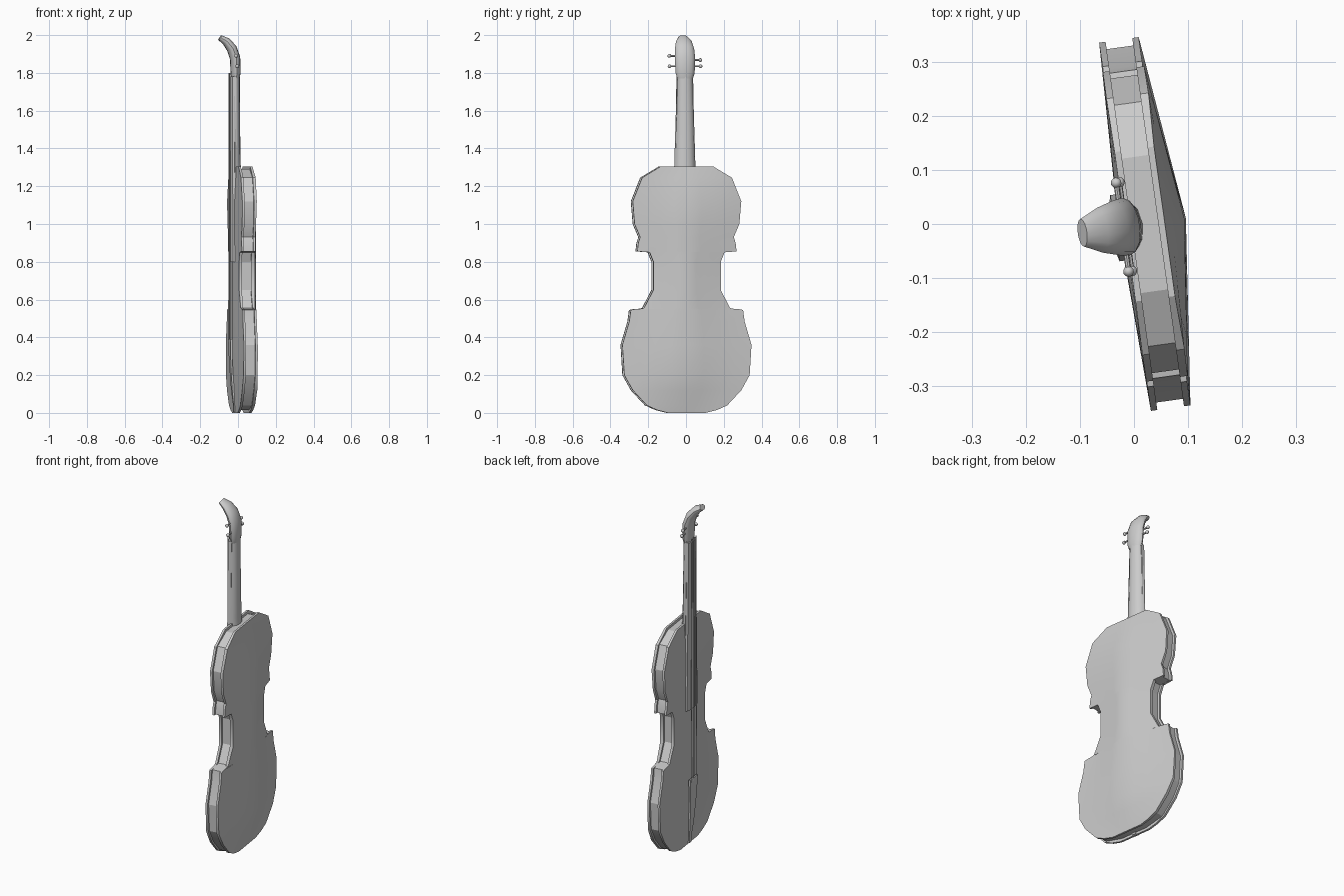
import bpy, bmesh, math
from mathutils import Matrix, Vector

cube = bpy.data.objects.get("Cube")
if cube:
    bpy.data.objects.remove(cube, do_unlink=True)

# Single plain material
GREY = (0.6, 0.6, 0.6, 1.0)
mat = bpy.data.materials.new("plain_grey")
mat.use_nodes = True
mat.diffuse_color = GREY
mat.node_tree.nodes["Principled BSDF"].inputs["Base Color"].default_value = GREY

# The instrument is turned slightly about its height; local x = depth (back is +), y = width
PLACE = Matrix.Translation((0.02, 0, 0)) @ Matrix.Rotation(math.radians(8), 4, "Z")


def finish(bm, name, angle=35):
    bmesh.ops.recalc_face_normals(bm, faces=bm.faces)
    bm.transform(PLACE)
    mesh = bpy.data.meshes.new(name)
    bm.to_mesh(mesh)
    bm.free()
    mesh.materials.append(mat)
    obj = bpy.data.objects.new(name, mesh)
    bpy.context.collection.objects.link(obj)
    bpy.ops.object.select_all(action="DESELECT")
    obj.select_set(True)
    bpy.context.view_layer.objects.active = obj
    bpy.ops.object.shade_smooth_by_angle(angle=math.radians(angle))
    return obj


def loft(name, rings, angle=35):
    """Skin a list of equal-length point rings and cap both ends."""
    bm = bmesh.new()
    loops = [[bm.verts.new(p) for p in ring] for ring in rings]
    for a, b in zip(loops, loops[1:]):
        for i in range(len(a)):
            j = (i + 1) % len(a)
            bm.faces.new((a[i], a[j], b[j], b[i]))
    bm.faces.new(loops[0])
    bm.faces.new(loops[-1])
    return finish(bm, name, angle)


def box_ring(x0, x1, w, z):
    return [(x0, -w, z), (x0, w, z), (x1, w, z), (x1, -w, z)]


# Half outline of the body: (half width, height)
OUTLINE = [(0.10, 0.0), (0.16, 0.015), (0.215, 0.04), (0.29, 0.12), (0.335, 0.20),
           (0.345, 0.36), (0.308, 0.485), (0.30, 0.545), (0.275, 0.55), (0.25, 0.551),
           (0.23, 0.555), (0.18, 0.65), (0.18, 0.80), (0.20, 0.85), (0.265, 0.855),
           (0.26, 0.90), (0.25, 0.93), (0.28, 1.00), (0.29, 1.12), (0.24, 1.245),
           (0.14, 1.305)]
EDGE = 0.037
LIP = 0.012
SAMPLES = [i / 4 for i in range(-4, 5)]


def arch(y, z):
    """Bulge of a plate, fading to the rim and to both ends."""
    reach = 0.2 + 0.28 * abs(z - 0.72)
    fade = max(0, min(1, z / 0.2, (1.305 - z) / 0.2))
    return fade * max(0, 1 - abs(y) / reach)


def plate(name, side, height):
    rings = []
    for w, z in OUTLINE:
        outer = [(side * (EDGE + height * arch(s * w, z)), s * w, z) for s in SAMPLES]
        inner = [(side * (EDGE - LIP), s * w, z) for s in reversed(SAMPLES)]
        rings.append(outer + inner)
    loft(name, rings, 30)


# Body: two arched plates overhanging the ribs
plate("back_plate", 1, 0.04)
plate("front_plate", -1, 0.012)
loft("ribs", [box_ring(-EDGE + 0.008, EDGE - 0.008, w - 0.014, min(max(z, 0.014), 1.29))
              for w, z in OUTLINE if z != 0.015], 20)

# Neck with rounded back
def neck_ring(w, depth, z):
    arc = [math.pi * i / 6 for i in range(7)]
    return [(-0.045 + depth * math.sin(a), w * math.cos(a), z) for a in arc]

loft("neck", [neck_ring(0.058, 0.045, 1.24), neck_ring(0.056, 0.038, 1.33),
              neck_ring(0.042, 0.034, 1.79)])

# Fingerboard, slightly crowned
def board_ring(w, z):
    return [(-0.035, -w, z), (-0.056, -w, z), (-0.064, -w / 2, z),
            (-0.064, w / 2, z), (-0.056, w, z), (-0.035, w, z)]

loft("fingerboard", [board_ring(0.062, 0.80), board_ring(0.043, 1.78)], 20)

# Head: elliptical sections sweeping forward (depth, height, lean, half width, half thickness)
HEAD = [(-0.034, 1.77, 0, 0.042, 0.022), (-0.033, 1.80, 0, 0.051, 0.026),
        (-0.036, 1.88, 10, 0.054, 0.027), (-0.054, 1.93, 30, 0.051, 0.027),
        (-0.084, 1.967, 45, 0.042, 0.022), (-0.117, 1.987, 55, 0.026, 0.015)]
head_rings = []
for x, z, lean, w, t in HEAD:
    d = Vector((math.cos(math.radians(lean)), 0, math.sin(math.radians(lean))))
    ring = []
    for i in range(14):
        a = math.tau * i / 14
        ring.append(Vector((x, 0, z)) + d * t * math.sin(a) + Vector((0, w * math.cos(a), 0)))
    head_rings.append(ring)
loft("head", head_rings, 40)

# Tuning pegs: a shaft and a round knob each
def peg(name, side, z, x):
    bm = bmesh.new()
    shaft = Matrix.Translation((x, side * 0.058, z)) @ Matrix.Rotation(math.pi / 2, 4, "X")
    bmesh.ops.create_cone(bm, cap_ends=True, segments=8, radius1=0.005, radius2=0.005,
                          depth=0.05, matrix=shaft)
    bmesh.ops.create_uvsphere(bm, u_segments=10, v_segments=6, radius=0.01,
                              matrix=Matrix.Translation((x, side * 0.083, z)))
    finish(bm, name)

peg("peg_lower_right", -1, 1.835, -0.036)
peg("peg_upper_right", -1, 1.89, -0.042)
peg("peg_lower_left", 1, 1.835, -0.036)
peg("peg_upper_left", 1, 1.868, -0.042)

# Tailpiece and end button
loft("tailpiece", [box_ring(-0.045, -0.036, 0.012, 0.04), box_ring(-0.054, -0.044, 0.022, 0.12),
                   box_ring(-0.063, -0.053, 0.032, 0.25), box_ring(-0.067, -0.057, 0.045, 0.39)], 20)
loft("end_button", [box_ring(-0.044, -0.02, 0.012, 0.004), box_ring(-0.044, -0.02, 0.012, 0.045)])

# Strings
for i in range(4):
    k = (i - 1.5) / 1.5
    rings = []
    for y, z in ((0.032 * k, 0.375), (0.024 * k, 1.80)):
        rings.append([(-0.066 + 0.002 * math.cos(a), y + 0.002 * math.sin(a), z)
                      for a in (math.tau * j / 6 for j in range(6))])
    loft(f"string_{i + 1}", rings)
